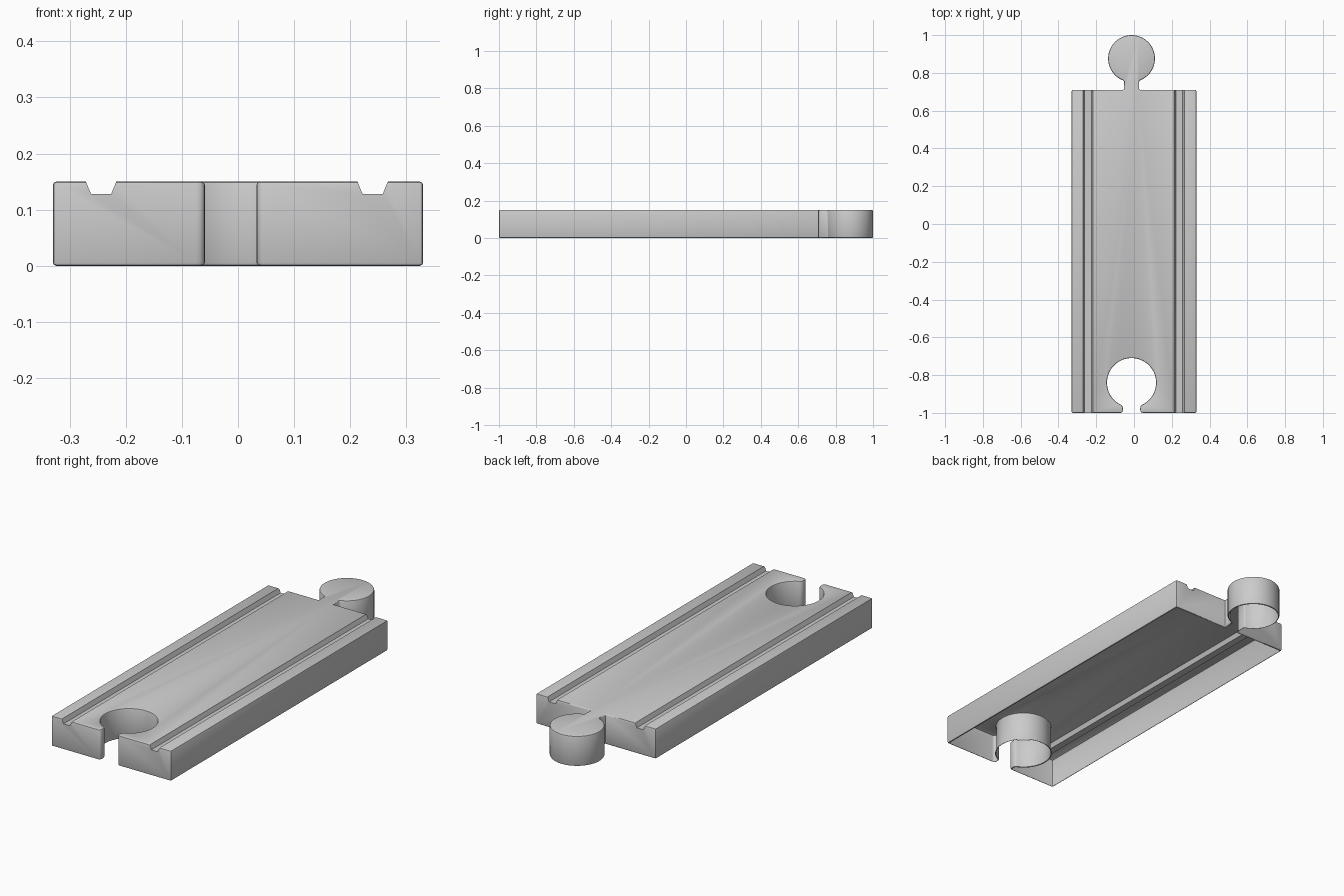
import bpy, bmesh
from math import sin, cos, pi, asin

if "Cube" in bpy.data.objects:
    bpy.data.objects.remove(bpy.data.objects["Cube"])

H = 0.15          # track height
CX = -0.013       # connectors sit slightly off centre


def arc(cy, r, a0, a1, n):
    """Points on a circle around (CX, cy)."""
    return [(CX + r * cos(a0 + (a1 - a0) * i / n),
             cy + r * sin(a0 + (a1 - a0) * i / n)) for i in range(n + 1)]


def prism(name, points, axis_vec, place):
    """Close a 2D profile and extrude it along a vector."""
    bm = bmesh.new()
    face = bm.faces.new([bm.verts.new(place(*p)) for p in points])
    ext = bmesh.ops.extrude_face_region(bm, geom=[face])
    moved = [v for v in ext["geom"] if isinstance(v, bmesh.types.BMVert)]
    bmesh.ops.translate(bm, verts=moved, vec=axis_vec)
    bmesh.ops.recalc_face_normals(bm, faces=bm.faces)
    mesh = bpy.data.meshes.new(name)
    bm.to_mesh(mesh)
    bm.free()
    ob = bpy.data.objects.new(name, mesh)
    bpy.context.collection.objects.link(ob)
    return ob


def fillet(prev, corner, nxt, r, n=4):
    """Round one outline corner with a quadratic curve."""
    def toward(q):
        d = ((q[0] - corner[0]) ** 2 + (q[1] - corner[1]) ** 2) ** 0.5
        return [corner[k] + (q[k] - corner[k]) * r / d for k in (0, 1)]
    a, b = toward(prev), toward(nxt)
    return [tuple((1 - t) ** 2 * a[k] + 2 * t * (1 - t) * corner[k] + t * t * b[k]
                  for k in (0, 1)) for t in (i / n for i in range(n + 1))]


# Outline: body, knob on a neck at the back, round socket at the front
W, Y0, Y1 = 0.33, -1.0, 0.71
knob_y, knob_r, neck = 0.876, 0.124, 0.04
sock_y, sock_r, mouth = -0.84, 0.13, 0.046
ka, sa = asin(neck / knob_r), asin(mouth / sock_r)
knob = arc(knob_y, knob_r, -pi / 2 + ka, 1.5 * pi - ka, 60)
socket = arc(sock_y, sock_r, 1.5 * pi - sa, -pi / 2 + sa, 60)
lip_l, lip_r = (CX - mouth, Y0), (CX + mouth, Y0)
inner_l = fillet(lip_l, socket[0], socket[2], 0.014)
inner_r = fillet(socket[-3], socket[-1], lip_r, 0.014)

outline = [(W, Y0), (W, Y1), (CX + neck, Y1)] + knob + [(CX - neck, Y1), (-W, Y1), (-W, Y0)]
outline += fillet((-W, Y0), lip_l, socket[0], 0.016) + inner_l
outline += socket[2:-2] + inner_r
outline += fillet(socket[-1], lip_r, (W, Y0), 0.016)

track = prism("track_piece", outline, (0, 0, H), lambda x, y: (x, y, 0))
bev = track.modifiers.new("soft_edges", "BEVEL")
bev.width = 0.006
bev.segments = 2
bev.limit_method = "ANGLE"
bev.angle_limit = 0.7

# Wheel grooves with sloped sides
cutters = []
for side, gx in (("left", -0.244), ("right", 0.24)):
    profile = [(gx - 0.018, 0.128), (gx + 0.018, 0.128), (gx + 0.036, 0.172), (gx - 0.036, 0.172)]
    cut = prism(side + "_groove_cutter", profile, (0, 2.4, 0), lambda x, z: (x, -1.2, z))
    cut.hide_render = True
    cutters.append(cut)
    mod = track.modifiers.new(side + "_groove", "BOOLEAN")
    mod.operation = "DIFFERENCE"
    mod.solver = "EXACT"
    mod.object = cut

# Bake the modifiers, then open the underside so the piece is a hollow shell
dg = bpy.context.evaluated_depsgraph_get()
baked = bpy.data.meshes.new_from_object(track.evaluated_get(dg))
track.modifiers.clear()
track.data = baked
for cut in cutters:
    bpy.data.objects.remove(cut)
bm = bmesh.new()
bm.from_mesh(baked)
bottom = [f for f in bm.faces if all(v.co.z < 0.0005 for v in f.verts)]
bmesh.ops.delete(bm, geom=bottom, context="FACES")
bm.to_mesh(baked)
bm.free()

bpy.context.view_layer.objects.active = track
track.select_set(True)
bpy.ops.object.shade_smooth_by_angle(angle=0.6)
